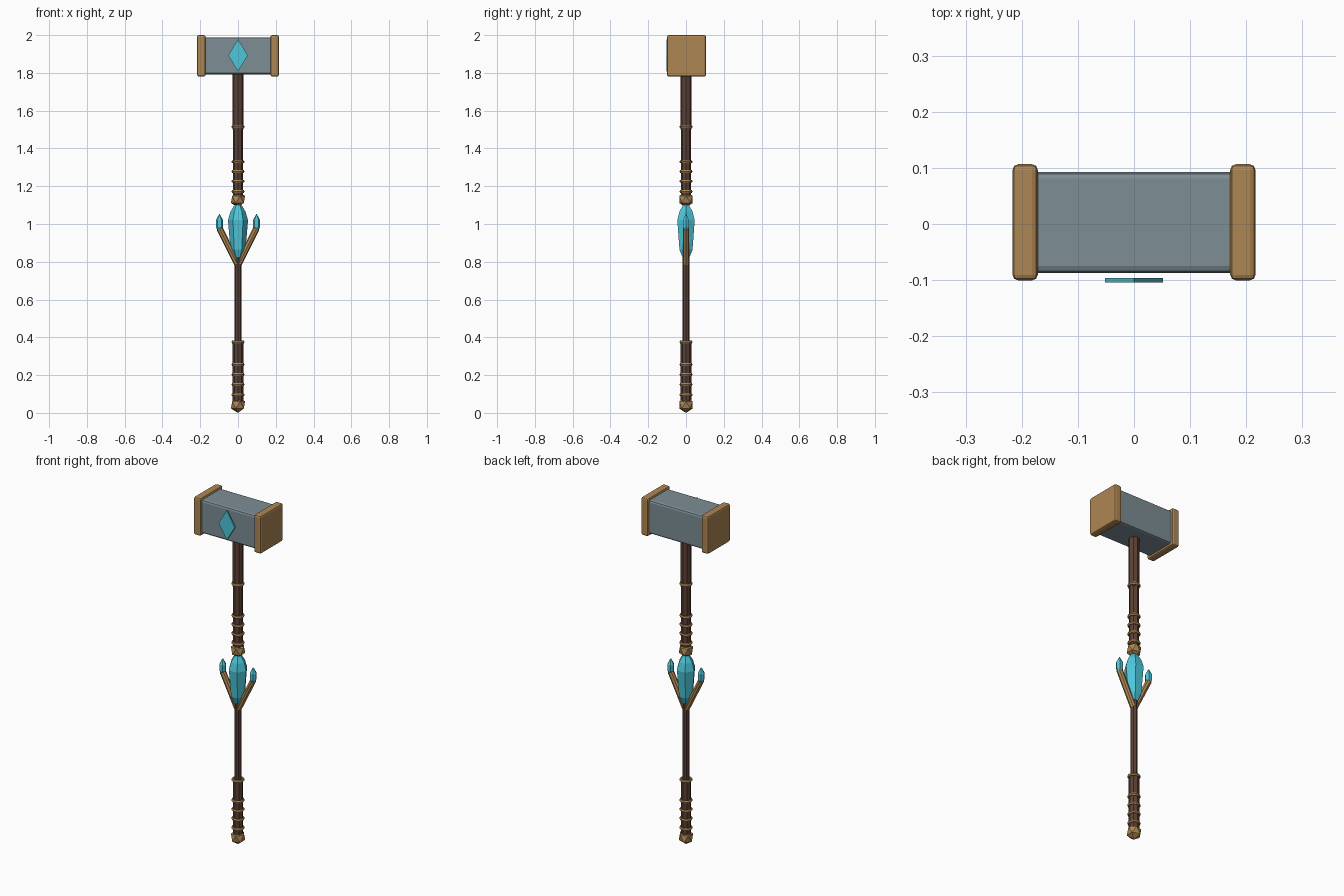
import bpy, bmesh, math
from mathutils import Vector

cube = bpy.data.objects.get("Cube")
if cube:
    bpy.data.objects.remove(cube, do_unlink=True)


def material(name, rgb):
    lin = [((c / 255 + 0.055) / 1.055) ** 2.4 for c in rgb]
    m = bpy.data.materials.new(name)
    m.use_nodes = True
    m.diffuse_color = (*lin, 1)
    m.node_tree.nodes["Principled BSDF"].inputs["Base Color"].default_value = (*lin, 1)
    return m


STEEL = material("steel", (125, 141, 149))
BRONZE = material("bronze", (174, 134, 82))
WOOD = material("dark wood", (92, 65, 53))
CRYSTAL = material("cyan crystal", (77, 199, 218))


def finish(obj, name, mat):
    obj.name = name
    obj.data.materials.append(mat)
    return obj


def box(name, mat, center, size, bevel):
    bpy.ops.mesh.primitive_cube_add(size=1, location=center)
    obj = finish(bpy.context.object, name, mat)
    obj.scale = size
    bpy.ops.object.transform_apply(location=False, rotation=False, scale=True)
    mod = obj.modifiers.new("bevel", 'BEVEL')
    mod.width, mod.segments = bevel, 2
    return obj


def rod(name, mat, start, end, radius, sides=8):
    a, b = Vector(start), Vector(end)
    bpy.ops.mesh.primitive_cylinder_add(vertices=sides, radius=radius,
                                        depth=(b - a).length, location=(a + b) / 2)
    obj = finish(bpy.context.object, name, mat)
    obj.rotation_euler = (b - a).to_track_quat('Z', 'Y').to_euler()
    return obj


def lathe(name, mat, profile, sides, x=0.0):
    """Faceted solid from (radius, height) rings, with a vertex on +x."""
    bm = bmesh.new()
    rings = [[bm.verts.new((x + r * math.cos(math.tau * i / sides),
                            r * math.sin(math.tau * i / sides), z))
              for i in range(sides)] for r, z in profile]
    for low, high in zip(rings, rings[1:]):
        for i in range(sides):
            j = (i + 1) % sides
            bm.faces.new((low[i], low[j], high[j], high[i]))
    bm.faces.new(rings[0][::-1])
    bm.faces.new(rings[-1])
    mesh = bpy.data.meshes.new(name)
    bm.to_mesh(mesh)
    bm.free()
    obj = bpy.data.objects.new(name, mesh)
    bpy.context.collection.objects.link(obj)
    return finish(obj, name, mat)


# Hammer head with end caps
box("head", STEEL, (0, 0.003, 1.89), (0.37, 0.18, 0.195), 0.012)
for side, sx in (("left", 1), ("right", -1)):
    box(side + "_head_cap", BRONZE, (sx * 0.194, 0.003, 1.89), (0.045, 0.207, 0.22), 0.01)

# Diamond plate standing just off the front of the head
bm = bmesh.new()
front = bm.faces.new([bm.verts.new((x, -0.104, z)) for x, z in
                      ((-0.052, 1.893), (0, 1.808), (0.052, 1.893), (0, 1.978))])
back = bmesh.ops.extrude_face_region(bm, geom=[front])["geom"]
bmesh.ops.translate(bm, vec=(0, 0.008, 0),
                    verts=[v for v in back if isinstance(v, bmesh.types.BMVert)])
bmesh.ops.recalc_face_normals(bm, faces=bm.faces)
mesh = bpy.data.meshes.new("head_gem")
bm.to_mesh(mesh)
bm.free()
gem = bpy.data.objects.new("head_gem", mesh)
bpy.context.collection.objects.link(gem)
finish(gem, "head_gem", CRYSTAL)

# Handle
rod("upper_shaft", WOOD, (0, 0, 1.50), (0, 0, 1.80), 0.029)
rod("upper_grip", WOOD, (0, 0, 1.13), (0, 0, 1.51), 0.027)
rod("lower_shaft", WOOD, (0, 0, 0.36), (0, 0, 0.83), 0.019)
rod("lower_grip", WOOD, (0, 0, 0.05), (0, 0, 0.375), 0.028)

# Binding rings
for part, heights in (("upper", (1.515, 1.33, 1.278, 1.226, 1.172)),
                      ("lower", (0.375, 0.256, 0.203, 0.150, 0.096))):
    for z in heights:
        bpy.ops.mesh.primitive_torus_add(major_radius=0.027, minor_radius=0.008,
                                         major_segments=16, minor_segments=6,
                                         location=(0, 0, z))
        finish(bpy.context.object, part + "_ring", BRONZE)

# Faceted knobs
for name, z in (("pommel", 0.042), ("collar", 1.130)):
    bpy.ops.mesh.primitive_ico_sphere_add(subdivisions=1, radius=0.042, location=(0, 0, z))
    finish(bpy.context.object, name, BRONZE)

# Main crystal held in a two-pronged fork
lathe("main_crystal", CRYSTAL,
      ((0.022, 0.825), (0.040, 0.865), (0.053, 1.02), (0.040, 1.065), (0.016, 1.105)), 6)
for side, sx in (("left", 1), ("right", -1)):
    rod(side + "_prong", BRONZE, (sx * 0.005, 0, 0.79), (sx * 0.097, 0, 0.975), 0.017)
    lathe(side + "_prong_crystal", CRYSTAL,
          ((0.006, 0.955), (0.019, 0.985), (0.019, 1.02), (0.002, 1.052)), 6, sx * 0.098)
